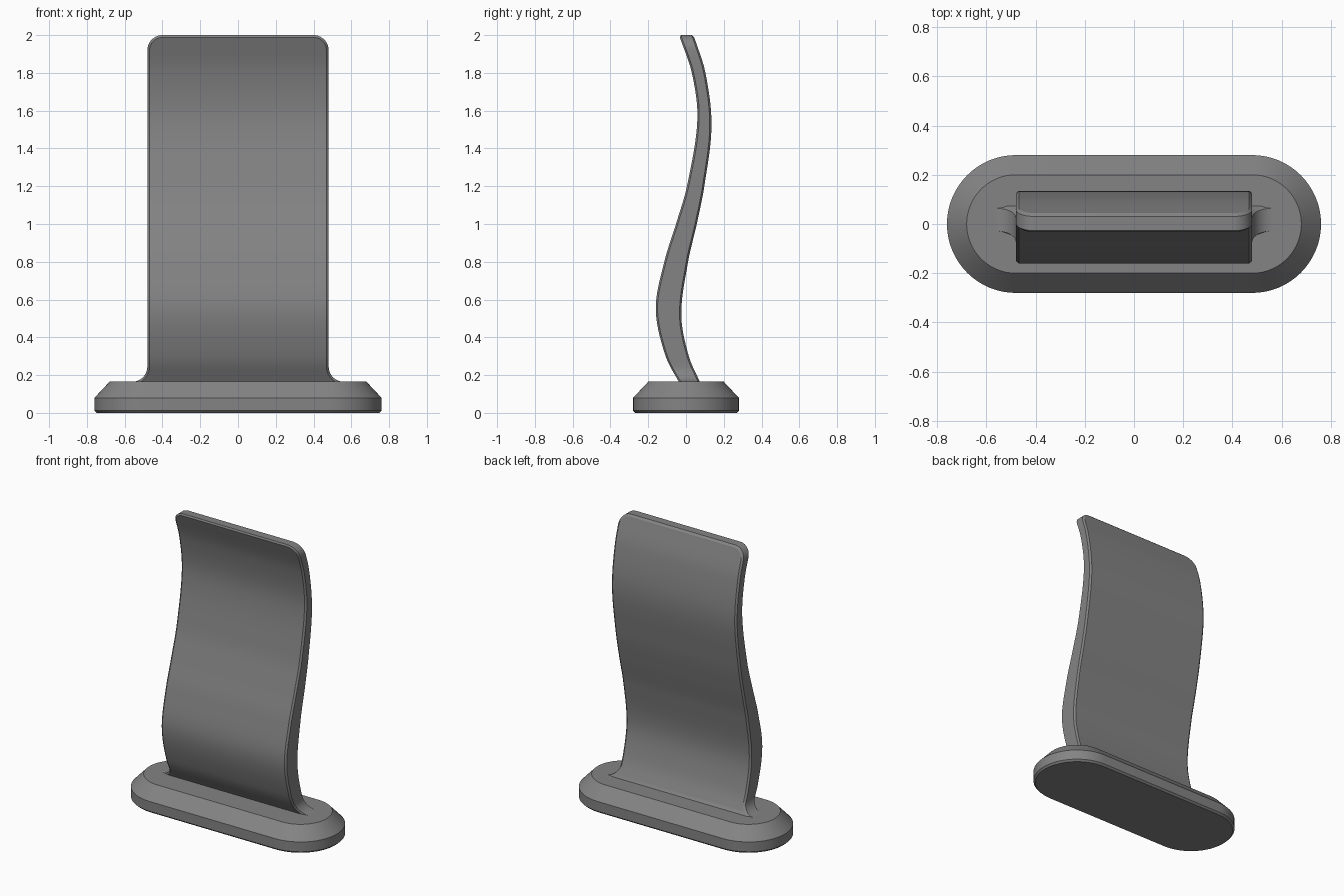
import bpy, bmesh, math

if "Cube" in bpy.data.objects:
    bpy.data.objects.remove(bpy.data.objects["Cube"])

grey = bpy.data.materials.new("dark grey")
grey.diffuse_color = (0.23, 0.23, 0.23, 1)
grey.use_nodes = True
grey.node_tree.nodes["Principled BSDF"].inputs["Base Color"].default_value = grey.diffuse_color


def finish(bm, name):
    bmesh.ops.recalc_face_normals(bm, faces=bm.faces)
    mesh = bpy.data.meshes.new(name)
    bm.to_mesh(mesh)
    bm.free()
    mesh.materials.append(grey)
    obj = bpy.data.objects.new(name, mesh)
    bpy.context.collection.objects.link(obj)
    bpy.ops.object.select_all(action='DESELECT')
    obj.select_set(True)
    bpy.context.view_layer.objects.active = obj
    bpy.ops.object.shade_smooth_by_angle(angle=math.radians(30))


def bridge(bm, a, b):
    n = len(a)
    for i in range(n):
        j = (i + 1) % n
        bm.faces.new((a[i], a[j], b[j], b[i]))


def smooth_curve(knots, z):
    """Cubic interpolation of (z, y) knots."""
    z = min(max(z, knots[0][0]), knots[-1][0])
    last = len(knots) - 1
    i = next(k for k in range(last) if z <= knots[k + 1][0])

    def slope(k):
        a, b = knots[max(k - 1, 0)], knots[min(k + 1, last)]
        return (b[1] - a[1]) / (b[0] - a[0])
    (z0, y0), (z1, y1) = knots[i], knots[i + 1]
    h = z1 - z0
    t = (z - z0) / h
    return ((2*t**3 - 3*t*t + 1) * y0 + (t**3 - 2*t*t + t) * h * slope(i)
            + (3*t*t - 2*t**3) * y1 + (t**3 - t*t) * h * slope(i + 1))


# Base: stadium-shaped foot with a wide top chamfer
bm = bmesh.new()
rings = []
for z, r in ((0, 0.268), (0.012, 0.28), (0.08, 0.28), (0.165, 0.20)):
    ring = []
    for side in (0, 1):
        for k in range(33):
            a = -math.pi / 2 + math.pi * (side + k / 32)
            cx = -0.48 if side else 0.48
            ring.append(bm.verts.new((cx + r * math.cos(a), r * math.sin(a), z)))
    rings.append(ring)
for a, b in zip(rings, rings[1:]):
    bridge(bm, a, b)
bm.faces.new(rings[0])
bm.faces.new(rings[-1])
finish(bm, "base")

# Panel: S-curved slab, thicker below, with chamfered rim
FRONT = [(0.15, -0.03), (0.3, -0.108), (0.55, -0.16), (0.8, -0.115), (1.0, -0.053),
         (1.2, 0.005), (1.55, 0.06), (1.8, 0.031), (2.0, -0.037)]
BACK = [(0.15, 0.08), (0.3, 0.015), (0.52, -0.025), (0.8, 0.011), (1.0, 0.057),
        (1.2, 0.097), (1.52, 0.135), (1.8, 0.103), (2.0, 0.04)]
W, R, RIM = 0.48, 0.08, 0.012

# Half outline as (x, z, normal x, normal z): flared foot, side, round corner
outline = [(W + R, 0.1, 1, 0)]
for k in range(11):
    a = math.pi / 2 * (1 - k / 10)
    outline.append((W + R - R * math.cos(a), 0.165 + R - R * math.sin(a),
                    math.cos(a), math.sin(a)))
for k in range(1, 60):
    outline.append((W, 0.245 + (2 - R - 0.245) * k / 60, 1, 0))
for k in range(11):
    a = math.pi / 2 * k / 10
    outline.append((W - R + R * math.cos(a), 2 - R + R * math.sin(a),
                    math.cos(a), math.sin(a)))

bm = bmesh.new()
rings = []
for x, z, nx, nz in outline:
    xi, zi = x - RIM * nx, z - RIM * nz
    half = [(xi, smooth_curve(FRONT, zi), zi),
            (x, smooth_curve(FRONT, z) + RIM * 0.8, z),
            (x, smooth_curve(BACK, z) - RIM * 0.8, z),
            (xi, smooth_curve(BACK, zi), zi)]
    pts = half + [(-px, py, pz) for px, py, pz in reversed(half)]
    rings.append([bm.verts.new(p) for p in pts])
for a, b in zip(rings, rings[1:]):
    bridge(bm, a, b)
bm.faces.new(rings[0])
top = rings[-1]
for k in range(3):
    bm.faces.new((top[k], top[k + 1], top[6 - k], top[7 - k]))
finish(bm, "curved_panel")
